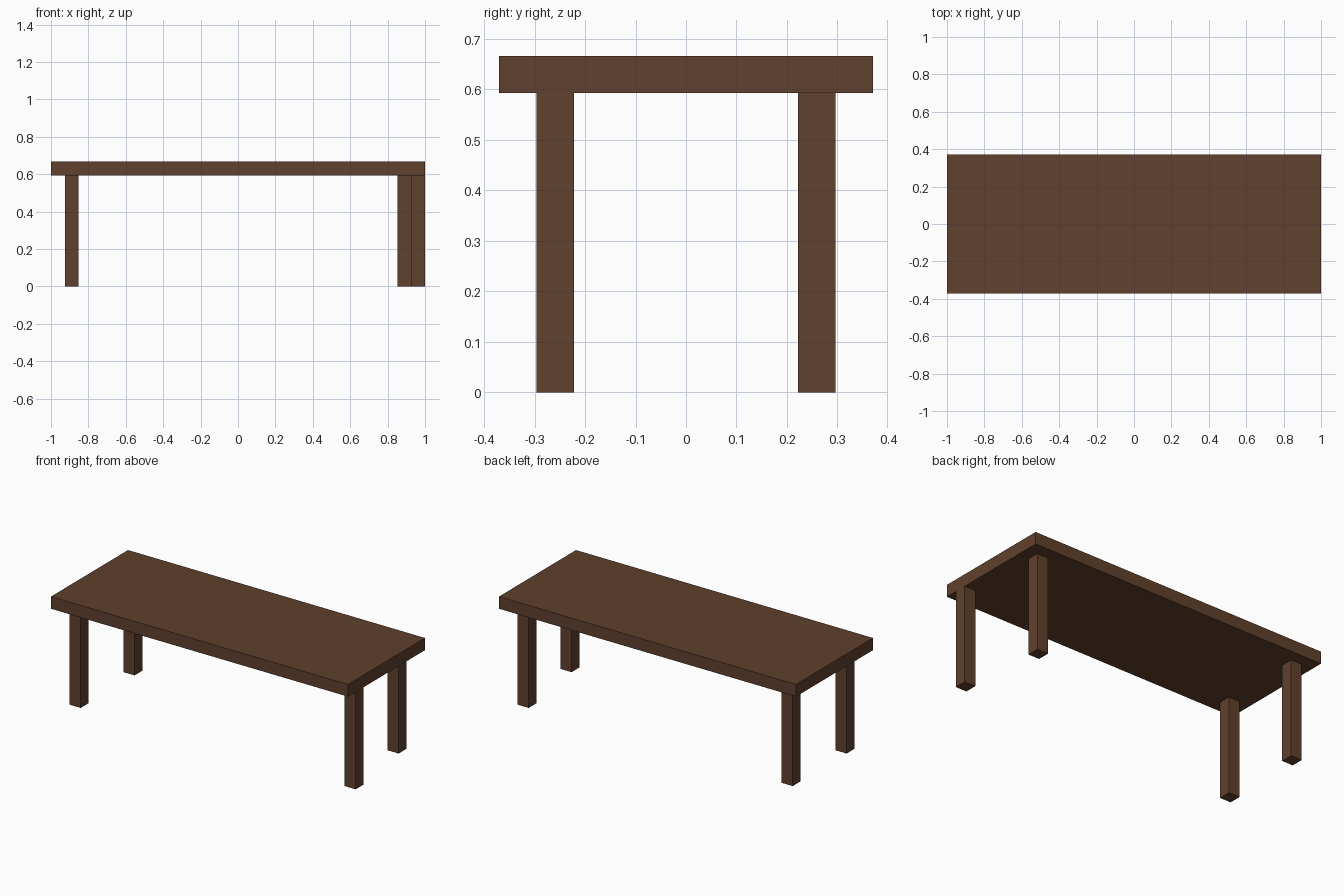
import bpy
from mathutils import Vector

cube = bpy.data.objects.get("Cube")
if cube:
    bpy.data.objects.remove(cube, do_unlink=True)

U = 2 / 27  # board thickness and leg width

wood = bpy.data.materials.new("dark_brown_wood")
wood.use_nodes = True
colour = (0.115, 0.052, 0.026, 1)
wood.diffuse_color = colour
wood.node_tree.nodes["Principled BSDF"].inputs["Base Color"].default_value = colour


def box(name, low, high):
    """Axis-aligned box between two corners."""
    low, high = Vector(low), Vector(high)
    bpy.ops.mesh.primitive_cube_add(size=1, location=(low + high) / 2)
    ob = bpy.context.object
    ob.name = ob.data.name = name
    ob.scale = high - low
    bpy.ops.object.transform_apply(location=False, rotation=False, scale=True)
    ob.data.materials.append(wood)


# Tabletop
box("tabletop", (-1, -5 * U, 8 * U), (1, 5 * U, 9 * U))

# Legs: the front left one sits flush with the end, the others one width in
for name, x, y in (
    ("front_right_leg", -1 + 1.5 * U, -3.5 * U),
    ("back_right_leg", -1 + 1.5 * U, 3.5 * U),
    ("front_left_leg", 1 - 0.5 * U, -3.5 * U),
    ("back_left_leg", 1 - 1.5 * U, 3.5 * U),
):
    box(name, (x - U / 2, y - U / 2, 0), (x + U / 2, y + U / 2, 8 * U))
